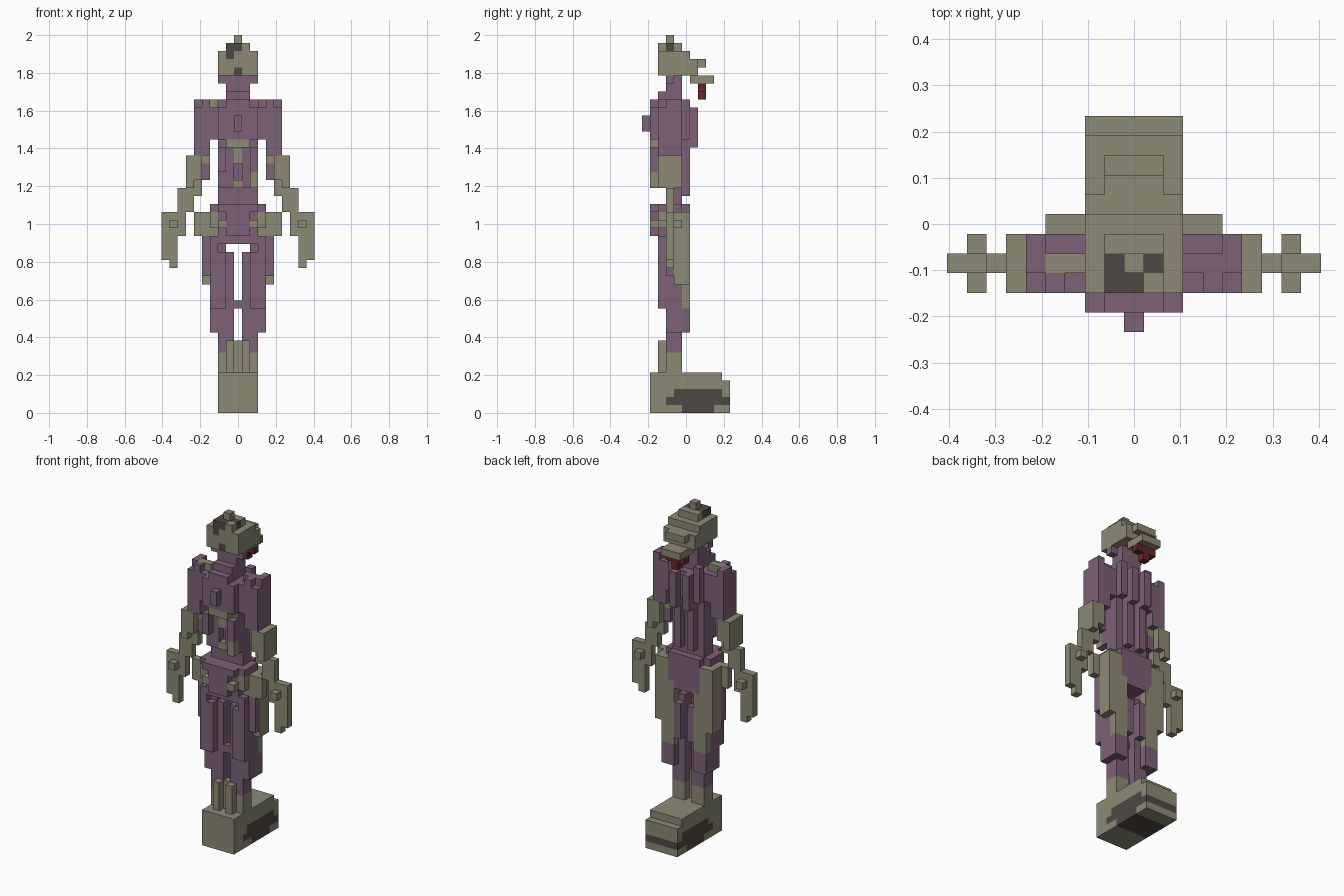
import bpy, bmesh

V = 2 / 47  # edge length of one block

COLOURS = [("clay_tan", (0.265, 0.253, 0.176)),
           ("dull_purple", (0.205, 0.119, 0.187)),
           ("dark_brown", (0.080, 0.066, 0.060)),
           ("deep_red", (0.125, 0.020, 0.024))]
MATS = []
for n, c in COLOURS:
    m = bpy.data.materials.new(n)
    m.diffuse_color = (*c, 1)
    MATS.append(m)
TAN, PURPLE, DARK, RED = range(4)


def part(name, colour, *boxes, mirror=False):
    """Blocky part from boxes (x0, x1, y0, y1, z0, z1) in block units."""
    bm = bmesh.new()
    sides = (1, -1) if mirror else (1,)
    for x0, x1, y0, y1, z0, z1 in boxes:
        for s in sides:
            a, b = sorted((s * x0, s * x1))
            v = [bm.verts.new((x * V, y * V, z * V))
                 for z in (z0, z1) for y in (y0, y1) for x in (a, b)]
            for f in ((0, 2, 3, 1), (4, 5, 7, 6), (0, 1, 5, 4),
                      (2, 6, 7, 3), (0, 4, 6, 2), (1, 3, 7, 5)):
                bm.faces.new([v[i] for i in f])
    me = bpy.data.meshes.new(name)
    bm.to_mesh(me)
    bm.free()
    me.materials.append(MATS[colour])
    ob = bpy.data.objects.new(name, me)
    bpy.context.collection.objects.link(ob)
    return ob


# Plinth, with a dark stain set flush into its lower layers
part("plinth", TAN,
     (-2.5, 2.5, -4.5, -.5, 0, 1), (-2.5, 2.5, 3.5, 5.5, 0, 1),
     (-2.5, 2.5, -4.5, -2.5, 1, 2),
     (-2.5, 2.5, -4.5, -1.5, 2, 3), (-2.5, 2.5, 4.5, 5.5, 2, 3),
     (-2.5, 2.5, -4.5, 5.5, 3, 4), (-2.5, 2.5, -4.5, 4.5, 4, 5))
part("plinth_stain", DARK,
     (-2.5, 2.5, -.5, 3.5, 0, 1), (-2.5, 2.5, -2.5, 5.5, 1, 2),
     (-2.5, 2.5, -1.5, 4.5, 2, 3))

# Legs
part("ankles", TAN, (.5, 2.5, -2.5, -.5, 5, 7.5), (.5, 1.5, -3.5, -2.5, 5, 9),
     mirror=True)
part("ankle_bridge", TAN, (-.5, .5, -2.5, -1.5, 5, 9))
part("legs", PURPLE,
     (.5, 2.5, -2.5, -.5, 7.5, 20), (1.5, 2.5, -2.5, -.5, 20, 21),
     (2.5, 3.5, -2.5, -.5, 10, 22), (1.5, 3.5, -.5, .5, 10, 13),
     (1.5, 2.5, -3.5, -2.5, 13, 20), (2.5, 3.5, -3.5, -2.5, 13, 22),
     (3.5, 4.5, -2.5, -1.5, 17, 22), (.5, 1.5, -.5, .5, 14, 19), mirror=True)
part("knee_bridge", PURPLE, (-.5, .5, -2.5, -1.5, 13, 14))
part("thigh_backs", TAN, (1.5, 3.5, -.5, .5, 13, 22),
     (3.5, 4.5, -1.5, .5, 16, 22), mirror=True)

# Hips and pelvis
part("hips", TAN, (2.5, 4.5, -2.5, .5, 22, 25), (4.5, 5.5, -2.5, -1.5, 22, 25),
     (2.5, 3.5, -3.5, -2.5, 23, 25), (1.5, 2.5, -4.5, -3.5, 23, 24), mirror=True)
part("pelvis", PURPLE,
     (-2.5, 2.5, -3.5, .5, 21, 26), (-1.5, 1.5, -4.5, -3.5, 22, 25),
     (-2.5, 2.5, -4.5, -3.5, 25, 26), (-3.5, 3.5, -3.5, -.5, 25, 26))

# Waist and belly
part("waist", PURPLE, (-1.5, 1.5, -2.5, -.5, 26, 34),
     (-2.5, 2.5, -2.5, -.5, 26, 28))
part("waist_columns", PURPLE, (1.5, 2.5, -3.5, -.5, 28, 34),
     (.5, 1.5, -.5, .5, 27, 34), mirror=True)
part("belly_columns", PURPLE, (.5, 1.5, -3.5, -2.5, 28, 34),
     (1.5, 2.5, -4.5, -3.5, 30, 33), mirror=True)
part("belly_panel", TAN, (-.5, .5, -3.5, -2.5, 28, 29),
     (-.5, .5, -3.5, -2.5, 31, 34), (1.5, 2.5, -4.5, -3.5, 28, 30),
     (-1.5, 1.5, -4.5, -3.5, 33, 34))

# Chest and neck
part("chest", PURPLE,
     (-2.5, 2.5, -3.5, .5, 34, 38), (-2.5, 2.5, -4.5, -3.5, 34, 38),
     (-1.5, 1.5, -4.5, -.5, 38, 39), (-.5, .5, -5.5, -4.5, 35, 37),
     (-1.5, 1.5, -3.5, -.5, 39, 40), (-1.5, 1.5, -2.5, -.5, 40, 42))
part("shoulder_blades", PURPLE, (.5, 1.5, .5, 1.5, 33, 38),
     (1.5, 2.5, -.5, .5, 38, 39), (1.5, 2.5, -2.5, -1.5, 41, 42), mirror=True)

# Arms
part("upper_arms", PURPLE,
     (2.5, 3.5, -3.5, -.5, 34, 38), (3.5, 5.5, -3.5, -.5, 32, 38),
     (4.5, 5.5, -2.5, -.5, 38, 39), (3.5, 4.5, -3.5, -2.5, 38, 39),
     (3.5, 4.5, -2.5, -1.5, 29, 31), mirror=True)
part("right_shoulder_cap", PURPLE, (2.5, 4.5, -2.5, -1.5, 38, 39))
part("left_shoulder_cap", TAN, (-4.5, -2.5, -2.5, -1.5, 38, 39))
part("forearms", TAN,
     (3.5, 4.5, -2.5, -1.5, 31, 32), (4.5, 5.5, -3.5, -.5, 29, 32),
     (5.5, 6.5, -3.5, -.5, 28, 32), (4.5, 5.5, -2.5, -1.5, 27, 29),
     (5.5, 6.5, -2.5, -1.5, 25, 28), (6.5, 7.5, -2.5, -1.5, 25, 28),
     mirror=True)
part("hands", TAN,
     (6.5, 7.5, -2.5, -1.5, 22, 25), (7.5, 9.5, -2.5, -1.5, 19, 25),
     (7.5, 8.5, -2.5, -1.5, 18, 19), (7.5, 8.5, -3.5, -2.5, 23, 24),
     (7.5, 8.5, -1.5, -.5, 23, 24), mirror=True)

# Head, built in stepped layers towards the back
part("head", TAN,
     (-2.5, 2.5, -2.5, .5, 42, 45), (-2.5, -.5, -3.5, -2.5, 42, 44),
     (.5, 2.5, -3.5, -2.5, 42, 45), (-.5, .5, -3.5, -2.5, 43, 45),
     (-2.5, -1.5, -3.5, -2.5, 44, 45), (-2.5, 2.5, .5, 1.5, 42, 44),
     (-1.5, 1.5, 1.5, 2.5, 43, 44), (-1.5, 1.5, .5, 3.5, 41, 42),
     (-1.5, 1.5, -1.5, -.5, 45, 46), (.5, 1.5, -3.5, -2.5, 45, 46),
     (-.5, .5, -2.5, -1.5, 45, 47))
part("crown", DARK, (-1.5, -.5, -3.5, -1.5, 45, 46),
     (-.5, .5, -3.5, -2.5, 45, 46), (.5, 1.5, -2.5, -1.5, 45, 46))
part("face_spots", DARK, (-1.5, -.5, -3.5, -2.5, 44, 45),
     (-.5, .5, -3.5, -2.5, 42, 43))
part("beard", RED, (-1.5, 1.5, 1.5, 2.5, 40, 41), (-.5, .5, 1.5, 2.5, 39, 40))
